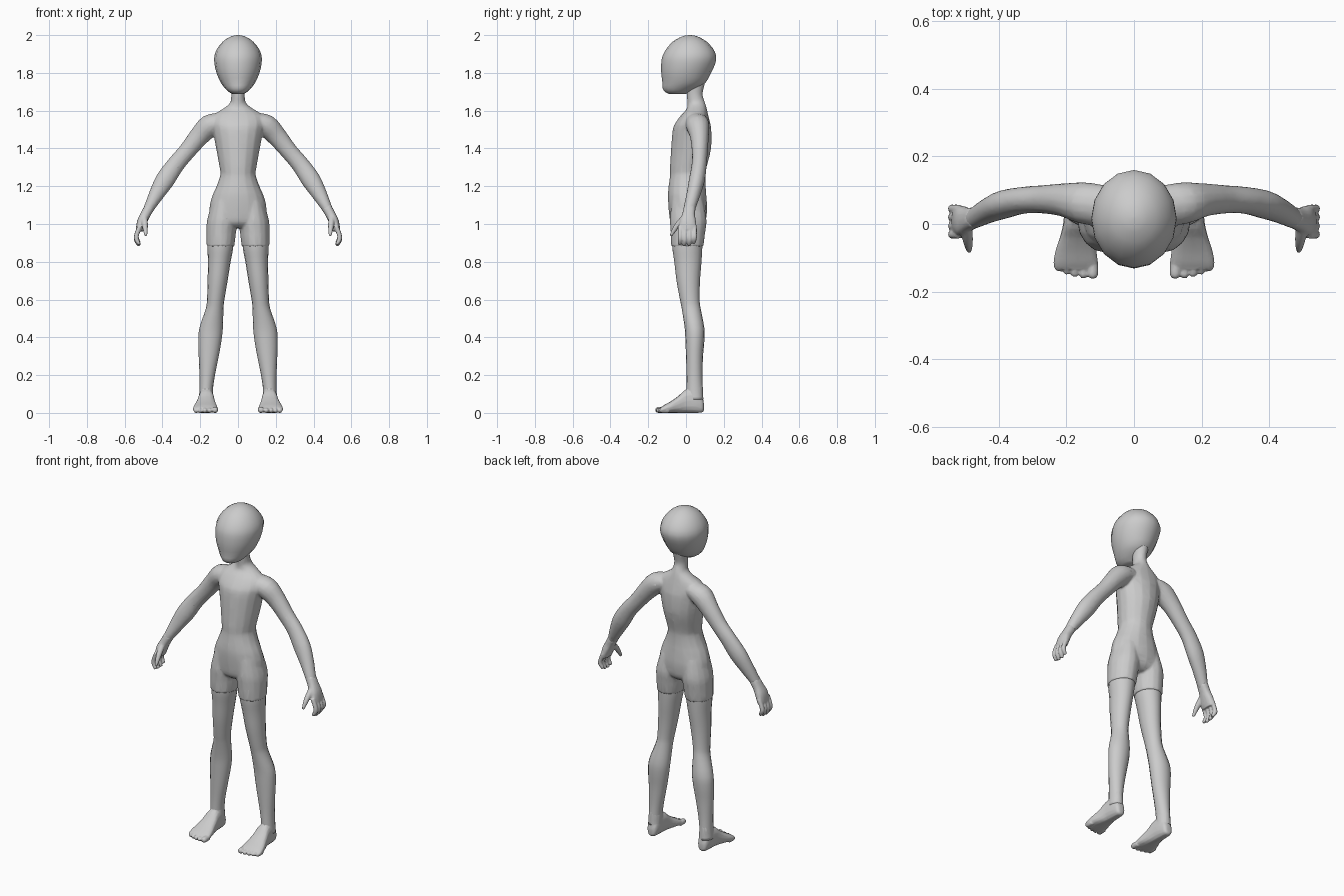
import bpy, bmesh, math
from mathutils import Vector

SEG = 16


def smooth_rings(rings, steps):
    """Catmull-Rom interpolation between the given rings."""
    out = []
    n = len(rings)
    for i in range(n - 1):
        p = [rings[min(max(i + k, 0), n - 1)] for k in (-1, 0, 1, 2)]
        for s in range(steps):
            t = s / steps
            out.append([0.5 * (2 * b + (c - a) * t + (2 * a - 5 * b + 4 * c - d) * t * t
                               + (3 * b - a - 3 * c + d) * t ** 3) for a, b, c, d in zip(*p)])
    out.append(list(rings[-1]))
    return out


def loft(bm, rings, side=1, axis=None, ref=(0, 1, 0), power=1.0, steps=3):
    """Skin oval rings (x, y, z, half_a, half_b); half_b lies along ref."""
    rings = smooth_rings(rings, steps)
    loops = []
    for i, (x, y, z, a, b) in enumerate(rings):
        ahead, behind = rings[min(i + 1, len(rings) - 1)], rings[max(i - 1, 0)]
        t = Vector(axis) if axis else (Vector(ahead[:3]) - Vector(behind[:3])).normalized()
        vb = Vector(ref)
        vb = (vb - t * vb.dot(t)).normalized()
        va = vb.cross(t)
        loop = []
        for k in range(SEG):
            c, s = math.cos(math.tau * k / SEG), math.sin(math.tau * k / SEG)
            c, s = (math.copysign(abs(v) ** power, v) for v in (c, s))
            p = Vector((x, y, z)) + va * (a * c) + vb * (b * s)
            loop.append(bm.verts.new((p.x * side, p.y, p.z)))
        loops.append(loop)
    faces = [bm.faces.new(loops[0]), bm.faces.new(loops[-1])]
    for lo, hi in zip(loops, loops[1:]):
        for k in range(SEG):
            j = (k + 1) % SEG
            faces.append(bm.faces.new((lo[k], lo[j], hi[j], hi[k])))
    bmesh.ops.recalc_face_normals(bm, faces=faces)


def finish(name, bm, voxel=None, relax=3, ratio=0.2, mirror=False):
    """Make the object; with a voxel size the overlapping pieces are fused."""
    me = bpy.data.meshes.new(name)
    bm.to_mesh(me)
    bm.free()
    for p in me.polygons:
        p.use_smooth = True
    ob = bpy.data.objects.new(name, me)
    bpy.context.collection.objects.link(ob)
    if voxel:
        m = ob.modifiers.new("fuse", 'REMESH')
        m.mode, m.voxel_size, m.use_smooth_shade = 'VOXEL', voxel, True
        m = ob.modifiers.new("relax", 'SMOOTH')
        m.factor, m.iterations = 0.5, relax
        m = ob.modifiers.new("low_poly", 'DECIMATE')
        m.ratio = ratio
    if mirror:
        m = ob.modifiers.new("mirror", 'MIRROR')
        m.use_mirror_merge = False
    return ob


Z = (0, 0, 1)

# Head: egg-shaped skull tapering to the chin
head = [(1.688, -.045, .028, .045), (1.70, -.045, .05, .067), (1.72, -.03, .07, .094),
        (1.75, -.01, .092, .115), (1.80, .001, .114, .132), (1.85, .012, .125, .143),
        (1.89, .018, .125, .142), (1.93, .02, .109, .122), (1.965, .02, .081, .09),
        (1.985, .02, .053, .058), (1.996, .02, .028, .031), (2.0, .02, .004, .004)]
bm = bmesh.new()
loft(bm, [(0, y, z, a, b) for z, y, a, b in head], axis=Z, steps=2)
finish("head", bm)

# Body: neck and torso, arms and the covered tops of the thighs
torso = [(1.76, .05, .045, .055), (1.72, .048, .038, .046), (1.68, .046, .036, .042),
         (1.64, .055, .043, .047), (1.61, .057, .08, .053), (1.58, .047, .125, .07),
         (1.54, .037, .14, .09), (1.50, .032, .135, .102), (1.40, .027, .116, .106),
         (1.30, .012, .098, .097), (1.26, .009, .094, .094), (1.20, .006, .114, .098),
         (1.15, .006, .136, .102), (1.08, .01, .152, .102), (1.01, .01, .135, .092),
         (.98, .01, .05, .06)]
arm = [(.09, .055, 1.545, .045, .06), (.15, .062, 1.52, .06, .062), (.205, .071, 1.465, .053, .05),
       (.27, .073, 1.385, .046, .042), (.33, .07, 1.315, .047, .04), (.385, .058, 1.235, .051, .042),
       (.43, .04, 1.16, .041, .037), (.468, .02, 1.09, .029, .032), (.48, .015, 1.065, .026, .03)]
thigh = [(.075, .008, 1.12, .06, .085), (.084, .012, 1.02, .08, .097),
         (.089, .01, .95, .078, .091), (.093, .007, .882, .074, .086)]
bm = bmesh.new()
loft(bm, [(0, y, z, a, b) for z, y, a, b in torso], axis=Z)
for s in (1, -1):
    loft(bm, arm, side=s)
    loft(bm, thigh, side=s, axis=Z)
finish("body", bm, voxel=.007)

# Legs: slightly slimmer than the hem they emerge from
leg = [(.092, .007, .92, .070, .081), (.094, .007, .87, .068, .079), (.099, .01, .80, .060, .072),
       (.108, .012, .70, .053, .062), (.118, .02, .60, .046, .052), (.124, .028, .55, .047, .05),
       (.142, .045, .45, .062, .052), (.149, .047, .38, .061, .05), (.155, .045, .30, .053, .045),
       (.163, .045, .20, .041, .042), (.168, .046, .13, .036, .043), (.17, .047, .07, .037, .045)]
bm = bmesh.new()
loft(bm, leg, axis=Z)
finish("legs", bm, mirror=True)

# Feet: wedge running forward from the heel, five toes and the ankle
foot = [(.168, .095, .032, .014, .018), (.168, .085, .042, .028, .04), (.168, .05, .062, .037, .062),
        (.168, .0, .062, .042, .062), (.170, -.04, .045, .05, .045), (.172, -.08, .031, .061, .031),
        (.173, -.115, .021, .066, .021), (.173, -.135, .015, .062, .013)]
bm = bmesh.new()
loft(bm, foot, axis=(0, -1, 0), ref=Z, power=.8)
loft(bm, [(.168, .046, .15, .035, .042), (.168, .047, .10, .037, .044), (.168, .048, .05, .036, .044)],
     axis=Z)
for x, tip, r in ((.122, -.161, .016), (.150, -.16, .013), (.175, -.156, .013),
                  (.199, -.149, .012), (.221, -.14, .012)):
    loft(bm, [(x, tip + .05, r, r, r), (x, tip + .012, r, r, r), (x, tip, r, r * .5, r * .5)],
         axis=(0, -1, 0), ref=Z)
finish("feet", bm, voxel=.004, relax=2, mirror=True)

# Hands: palm, four curled fingers and a forward thumb
bm = bmesh.new()
loft(bm, [(.468, .02, 1.09, .027, .031), (.49, .014, 1.05, .026, .034),
          (.509, .01, 1.01, .026, .044), (.522, .01, .965, .02, .045)], power=.85)
for y, drop in ((.045, .012), (.02, .002), (-.006, 0), (-.031, .006)):
    r = .0125
    loft(bm, [(.518, y, .99, r, r), (.536, y, .945, r, r), (.537, y, .912 + drop, r, r),
              (.522, y - .004, .886 + drop, r * .7, r * .7)])
loft(bm, [(.498, .0, 1.045, .016, .018), (.493, -.04, 1.0, .015, .016),
          (.490, -.065, .965, .012, .012), (.488, -.08, .937, .007, .007)], ref=(1, 0, 0))
finish("hands", bm, voxel=.004, relax=2, mirror=True)
